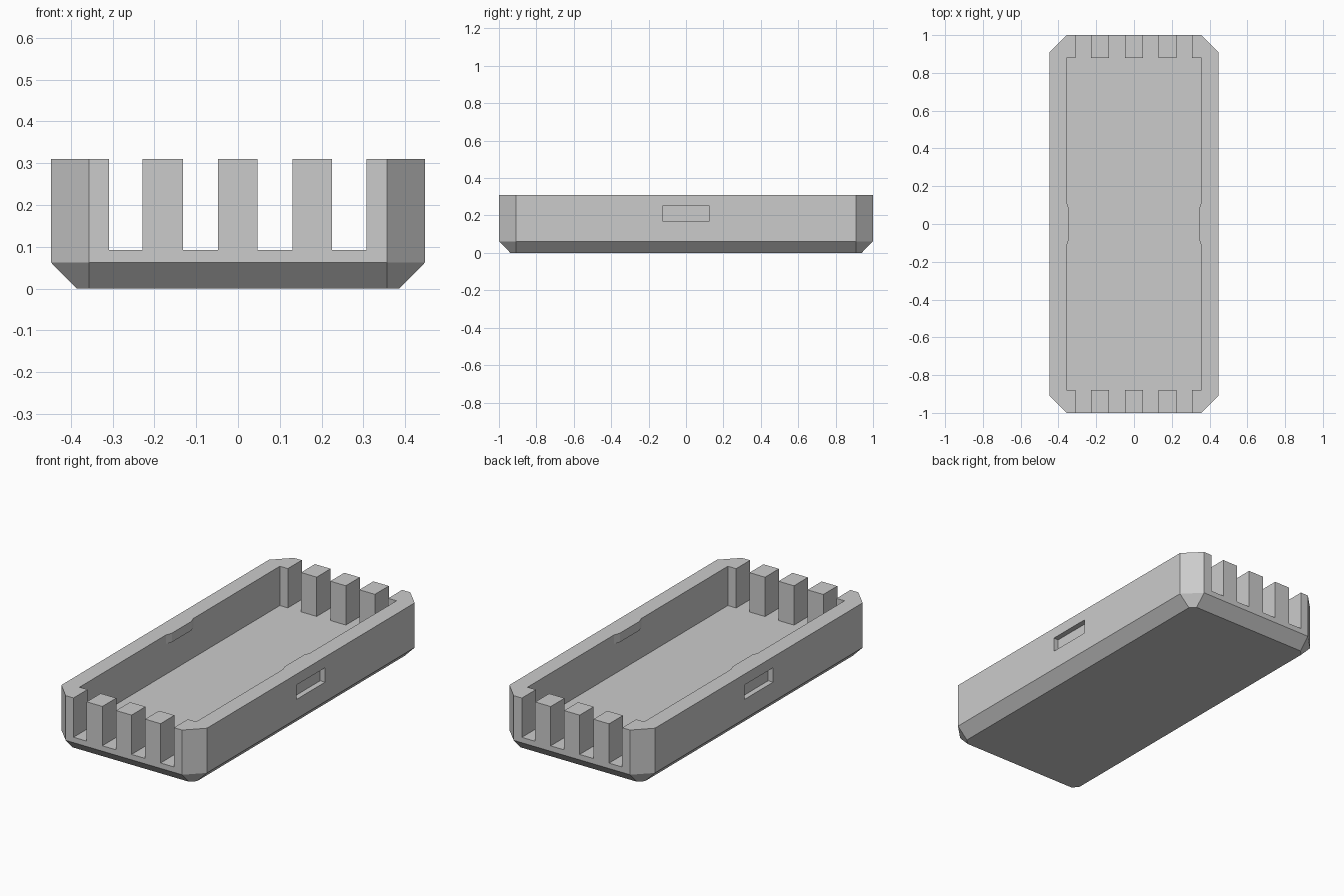
import bpy, bmesh

if "Cube" in bpy.data.objects:
    bpy.data.objects.remove(bpy.data.objects["Cube"])

W, L, H = 0.447, 1.0, 0.31        # half width, half length, height
CUT, BEV = 0.09, 0.061            # corner cut, bottom bevel
IN_X, IN_Y, FLOOR = 0.358, 0.878, 0.092
SLOTS = [(-0.309, -0.228), (-0.132, -0.048), (0.047, 0.13), (0.225, 0.307)]

grey = bpy.data.materials.new("grey plastic")
grey.diffuse_color = (0.6, 0.6, 0.6, 1)
grey.use_nodes = True
grey.node_tree.nodes["Principled BSDF"].inputs["Base Color"].default_value = grey.diffuse_color


def loft(name, rings):
    """Closed solid through stacked rings of equal point count."""
    bm = bmesh.new()
    vs = [[bm.verts.new(p) for p in ring] for ring in rings]
    n = len(vs[0])
    for a, b in zip(vs, vs[1:]):
        for i in range(n):
            j = (i + 1) % n
            bm.faces.new((a[i], a[j], b[j], b[i]))
    bm.faces.new(vs[0][::-1])
    bm.faces.new(vs[-1])
    bmesh.ops.recalc_face_normals(bm, faces=bm.faces[:])
    me = bpy.data.meshes.new(name)
    bm.to_mesh(me)
    bm.free()
    me.materials.append(grey)
    ob = bpy.data.objects.new(name, me)
    bpy.context.collection.objects.link(ob)
    return ob


def prism(name, outline, z0, z1):
    return loft(name, [[(x, y, z) for x, y in outline] for z in (z0, z1)])


def octagon(w, l, c, z):
    return [(w - c, -l, z), (w, -l + c, z), (w, l - c, z), (w - c, l, z),
            (-w + c, l, z), (-w, l - c, z), (-w, -l + c, z), (-w + c, -l, z)]


def cut(target, cutter):
    mod = target.modifiers.new(cutter.name, 'BOOLEAN')
    mod.operation = 'DIFFERENCE'
    mod.solver = 'EXACT'
    mod.object = cutter
    cutter.hide_render = True
    cutter.hide_set(True)
    cutter.display_type = 'WIRE'


# Tray body with cut corners and bevelled bottom edge
tray = loft("tray", [octagon(W - BEV, L - BEV, CUT - BEV, 0),
                     octagon(W, L, CUT, BEV + 0.001),
                     octagon(W, L, CUT, H)])

# Cavity outline, with slots running out through both ends
front = [(-IN_X, -IN_Y)]
back = [(-IN_X, IN_Y)]
for a, b in SLOTS:
    for side, y, out in ((front, -IN_Y, -1.1), (back, IN_Y, 1.1)):
        side += [(a, y), (a, out), (b, out), (b, y)]
front.append((IN_X, -IN_Y))
back.append((IN_X, IN_Y))
cut(tray, prism("cavity_cutter", front + back[::-1], FLOOR, 0.4))

for s, side in ((-1, "left"), (1, "right")):
    # Shallow finger pocket on the outside wall
    x0, x1 = s * (W - 0.03), s * (W + 0.05)
    cut(tray, prism(side + "_pocket_cutter",
                    [(x0, -0.125), (x1, -0.125), (x1, 0.125), (x0, 0.125)],
                    0.17, 0.25))
    # Small latch ridge on the inside wall, below the rim
    x, d = s * IN_X, s * (IN_X - 0.012)
    prism(side + "_latch", [(x, -0.12), (d, -0.085), (d, 0.085), (x, 0.12)],
          0.26, H)

# Apply the cuts
bpy.context.view_layer.update()
dg = bpy.context.evaluated_depsgraph_get()
result = bpy.data.meshes.new_from_object(tray.evaluated_get(dg))
tray.modifiers.clear()
tray.data = result
for ob in [o for o in bpy.data.objects if o.name.endswith("_cutter")]:
    bpy.data.objects.remove(ob)
